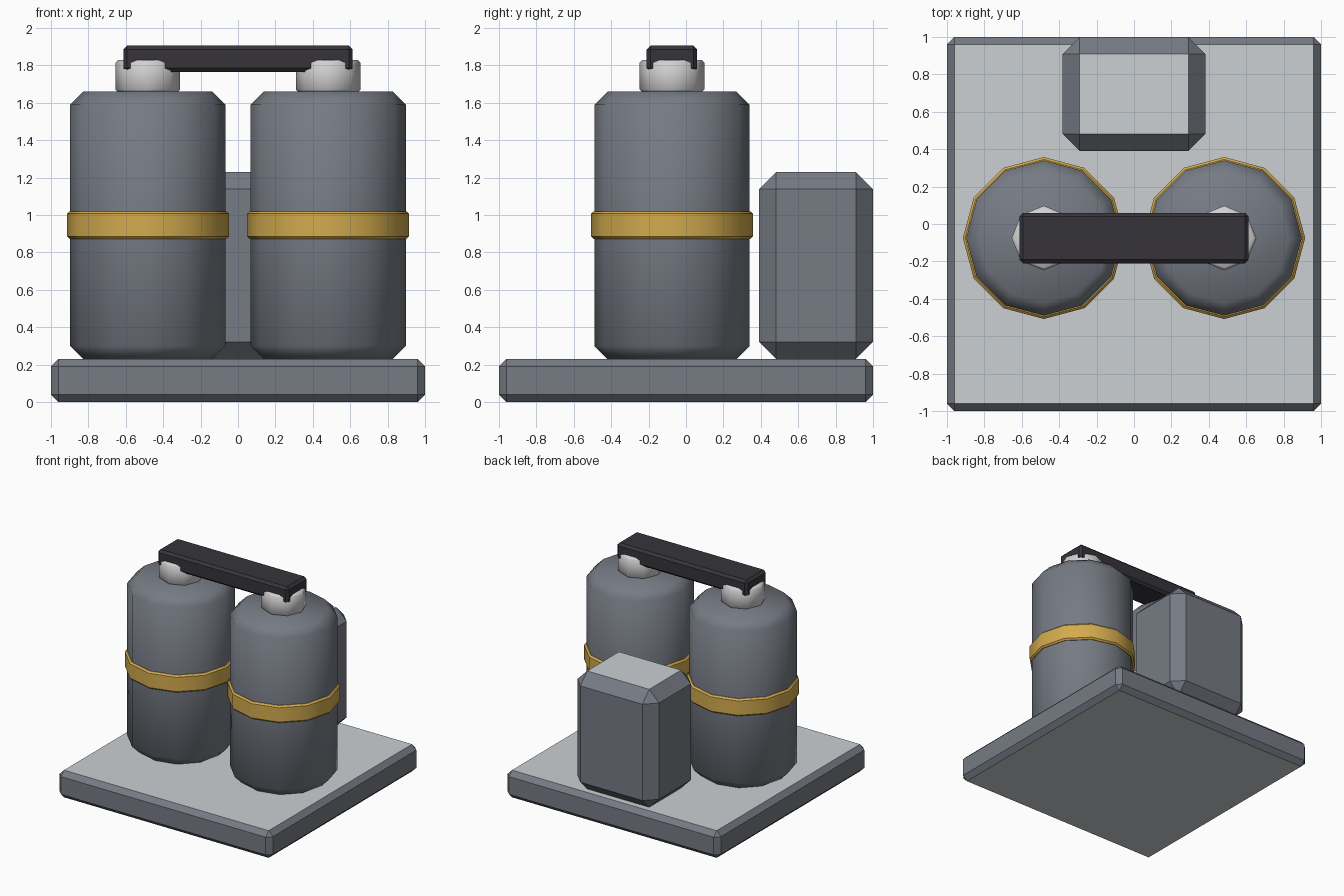
import bpy, bmesh, math

if "Cube" in bpy.data.objects:
    bpy.data.objects.remove(bpy.data.objects["Cube"])


def material(name, rgb):
    m = bpy.data.materials.new(name)
    lin = [((c / 255 + 0.055) / 1.055) ** 2.4 for c in rgb]
    m.diffuse_color = (*lin, 1)
    m.use_nodes = True
    m.node_tree.nodes["Principled BSDF"].inputs["Base Color"].default_value = m.diffuse_color
    return m


STEEL = material("dark_steel", (118, 123, 132))
PLATE = material("pale_plate", (203, 208, 211))
CAP = material("light_cap", (209, 209, 209))
GOLD = material("gold_band", (211, 171, 78))
BLACK = material("black_handle", (54, 52, 58))


def finish(name, bm, mats, smooth=None):
    bmesh.ops.recalc_face_normals(bm, faces=bm.faces)
    mesh = bpy.data.meshes.new(name)
    bm.to_mesh(mesh)
    bm.free()
    ob = bpy.data.objects.new(name, mesh)
    bpy.context.collection.objects.link(ob)
    for m in mats:
        mesh.materials.append(m)
    if smooth:
        bpy.ops.object.select_all(action='DESELECT')
        ob.select_set(True)
        bpy.context.view_layer.objects.active = ob
        bpy.ops.object.shade_smooth_by_angle(angle=math.radians(smooth))
    return ob


def chamfer_box(name, lo, hi, bevel, mats):
    bm = bmesh.new()
    bmesh.ops.create_cube(bm, size=1)
    for v in bm.verts:
        v.co = [(a + b) / 2 + c * (b - a) for a, b, c in zip(lo, hi, v.co)]
    bmesh.ops.bevel(bm, geom=bm.edges[:], offset=bevel, segments=1,
                    profile=0.5, affect='EDGES')
    bm.normal_update()
    # second colour goes on the flat top and bottom faces
    if len(mats) > 1:
        for f in bm.faces:
            f.material_index = int(abs(f.normal.z) > 0.9)
    return finish(name, bm, mats)


def lathe(name, profile, sides, x, y, mat, smooth, closed=False):
    """Spin (radius, z) points; ends are capped, or joined when closed."""
    bm = bmesh.new()
    rings = [[bm.verts.new((x + r * math.cos(2 * math.pi * i / sides),
                            y + r * math.sin(2 * math.pi * i / sides), z))
              for i in range(sides)] for r, z in profile]
    pairs = list(zip(rings, rings[1:]))
    if closed:
        pairs.append((rings[-1], rings[0]))
    else:
        bm.faces.new(rings[0])
        bm.faces.new(rings[-1])
    for a, b in pairs:
        for i in range(sides):
            j = (i + 1) % sides
            bm.faces.new((a[i], a[j], b[j], b[i]))
    return finish(name, bm, [mat], smooth)


# base slab and rear control box
chamfer_box("base", (-1, -1, 0), (1, 1, 0.23), 0.04, [STEEL, PLATE])
chamfer_box("rear_box", (-0.383, 0.39, 0.23), (0.383, 1, 1.23), 0.092, [STEEL, PLATE])

# pair of tanks with band and cap
Y = -0.075
for side, x in (("left", -0.482), ("right", 0.482)):
    lathe(side + "_tank", [(0.345, 0.23), (0.415, 0.30), (0.415, 1.59), (0.345, 1.66)],
          12, x, Y, STEEL, 50)
    lathe(side + "_band", [(0.40, 0.873), (0.42, 0.873), (0.433, 0.886),
                           (0.433, 1.007), (0.42, 1.02), (0.40, 1.02)],
          12, x, Y, GOLD, 35, closed=True)
    lathe(side + "_cap", [(0.157, 1.655), (0.173, 1.671), (0.173, 1.815), (0.157, 1.83)],
          8, x, Y, CAP, 50)

# bar bridging the caps
chamfer_box("top_bar", (-0.613, -0.21, 1.765), (0.613, 0.06, 1.906), 0.02, [BLACK])
